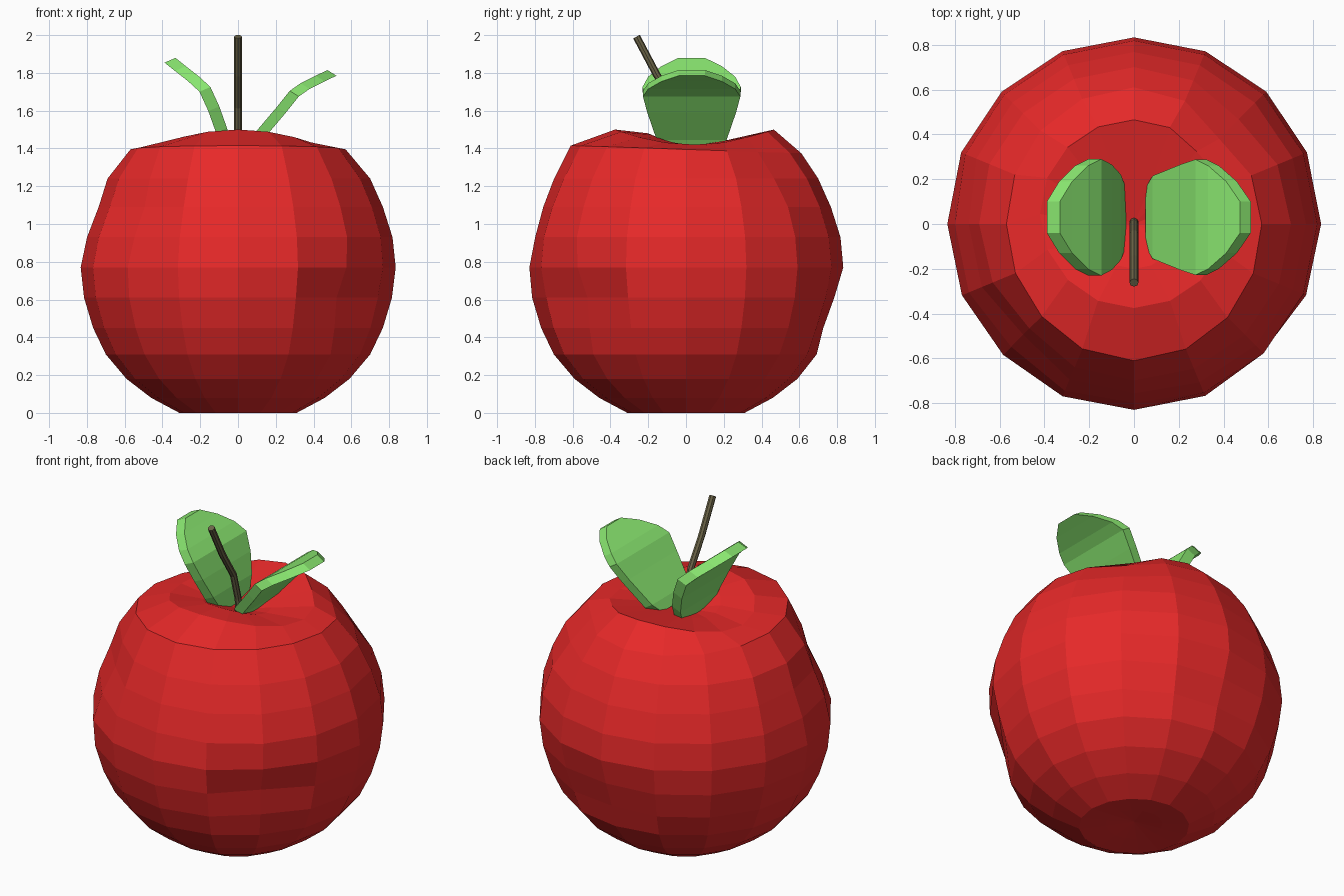
import bpy, bmesh, math
from mathutils import Vector

cube = bpy.data.objects.get("Cube")
if cube:
    bpy.data.objects.remove(cube, do_unlink=True)


def material(name, rgb):
    mat = bpy.data.materials.new(name)
    mat.use_nodes = True
    mat.diffuse_color = (*rgb, 1)
    mat.node_tree.nodes["Principled BSDF"].inputs["Base Color"].default_value = (*rgb, 1)
    return mat


red = material("apple red", (0.80, 0.022, 0.022))
green = material("leaf green", (0.25, 0.79, 0.16))
brown = material("stem brown", (0.15, 0.13, 0.065))


def loft(name, rings, mat, bottom=None, top=None):
    """Skin closed rings of points; close each end with a fan point or a flat cap."""
    bm = bmesh.new()
    loops = [[bm.verts.new(p) for p in ring] for ring in rings]
    n = len(loops[0])
    for a, b in zip(loops, loops[1:]):
        for i in range(n):
            j = (i + 1) % n
            bm.faces.new((a[i], a[j], b[j], b[i]))
    for loop, tip in ((loops[0], bottom), (loops[-1], top)):
        if tip:
            v = bm.verts.new(tip)
            for i in range(n):
                bm.faces.new((loop[i], loop[(i + 1) % n], v))
        else:
            bm.faces.new(loop)
    bmesh.ops.recalc_face_normals(bm, faces=bm.faces)
    mesh = bpy.data.meshes.new(name)
    bm.to_mesh(mesh)
    bm.free()
    mesh.materials.append(mat)
    obj = bpy.data.objects.new(name, mesh)
    bpy.context.collection.objects.link(obj)
    return obj


# Fruit body: faceted sphere with a dimple at each end and a few shallow dents
SEGMENTS = 16
profile = [(0.16, 0.012), (0.31, 0.0), (0.46, 0.08), (0.59, 0.18), (0.70, 0.31),
           (0.767, 0.45), (0.815, 0.61), (0.835, 0.77), (0.818, 0.93),
           (0.767, 1.09), (0.70, 1.24), (0.59, 1.395), (0.42, 1.46), (0.20, 1.44)]
# angle, height, depth, spread around, spread in height
dents = [(85, 0.51, 0.05, 0.35, 0.15), (222, 1.08, 0.07, 0.35, 0.22),
         (180, 1.05, 0.03, 0.3, 0.17), (270, 0.96, 0.02, 0.3, 0.17),
         (315, 0.58, 0.08, 0.3, 0.17), (45, 1.33, 0.06, 0.3, 0.14)]


def body_point(r, z, k):
    a = math.tau * k / SEGMENTS
    shift = 0.0
    wave = math.cos(2 * a)
    if r < 0.5 and z > 1.45:      # rim: higher at front and back, pushed back a little
        z -= 0.04 * wave
        shift = 0.045
    elif r < 0.3 and z > 1.4:     # dimple wall: shallower at the front
        z -= 0.02 * wave + 0.02 * math.sin(a)
    elif z > 1.39:                # shoulder: tips back
        z -= 0.02 * math.sin(a)
        r -= 0.02 * wave
    for angle, height, depth, spread, tall in dents:
        turn = (a - math.radians(angle) + math.pi) % math.tau - math.pi
        r -= depth * math.exp(-(turn / spread) ** 2 - ((z - height) / tall) ** 2)
    return (r * math.cos(a), r * math.sin(a) + shift, z)


loft("fruit_body", [[body_point(r, z, k) for k in range(SEGMENTS)] for r, z in profile],
     red, bottom=(0, 0, 0.03), top=(0, 0, 1.395))


# Leaves: curved blades along a bent midline, thickened in one direction
def leaf(name, stations, thickness, y=0.03):
    half = Vector(thickness) / 2
    rings = [[Vector((x, y + w * t, z)) + half * s
              for s, t in ((1, -1), (1, 1), (-1, 1), (-1, -1))]
             for x, z, w in stations]
    return loft(name, rings, green)


leaf("left_leaf", [(0.075, 1.405, 0.13), (0.107, 1.46, 0.185), (0.23, 1.605, 0.235),
                   (0.298, 1.69, 0.258), (0.355, 1.73, 0.23), (0.435, 1.77, 0.16),
                   (0.497, 1.80, 0.07)], (-0.048, 0, 0.03))
leaf("right_leaf", [(-0.065, 1.39, 0.13), (-0.087, 1.495, 0.19), (-0.128, 1.61, 0.235),
                    (-0.175, 1.713, 0.26), (-0.235, 1.768, 0.23), (-0.305, 1.823, 0.16),
                    (-0.36, 1.867, 0.07)], (-0.058, 0, -0.025))


# Stem: thin leaning rod with a slight bend
path = [Vector((0, y, z)) for y, z in
        ((0.01, 1.38), (0.0, 1.46), (-0.045, 1.62), (-0.155, 1.79), (-0.262, 1.992))]
stem_rings = []
for i, p in enumerate(path):
    along = (path[min(i + 1, len(path) - 1)] - path[max(i - 1, 0)]).normalized()
    across = along.cross(Vector((1, 0, 0)))
    stem_rings.append([p + 0.02 * (Vector((math.cos(t), 0, 0)) + across * math.sin(t))
                       for t in (math.tau * k / 8 for k in range(8))])
loft("stem", stem_rings, brown)
